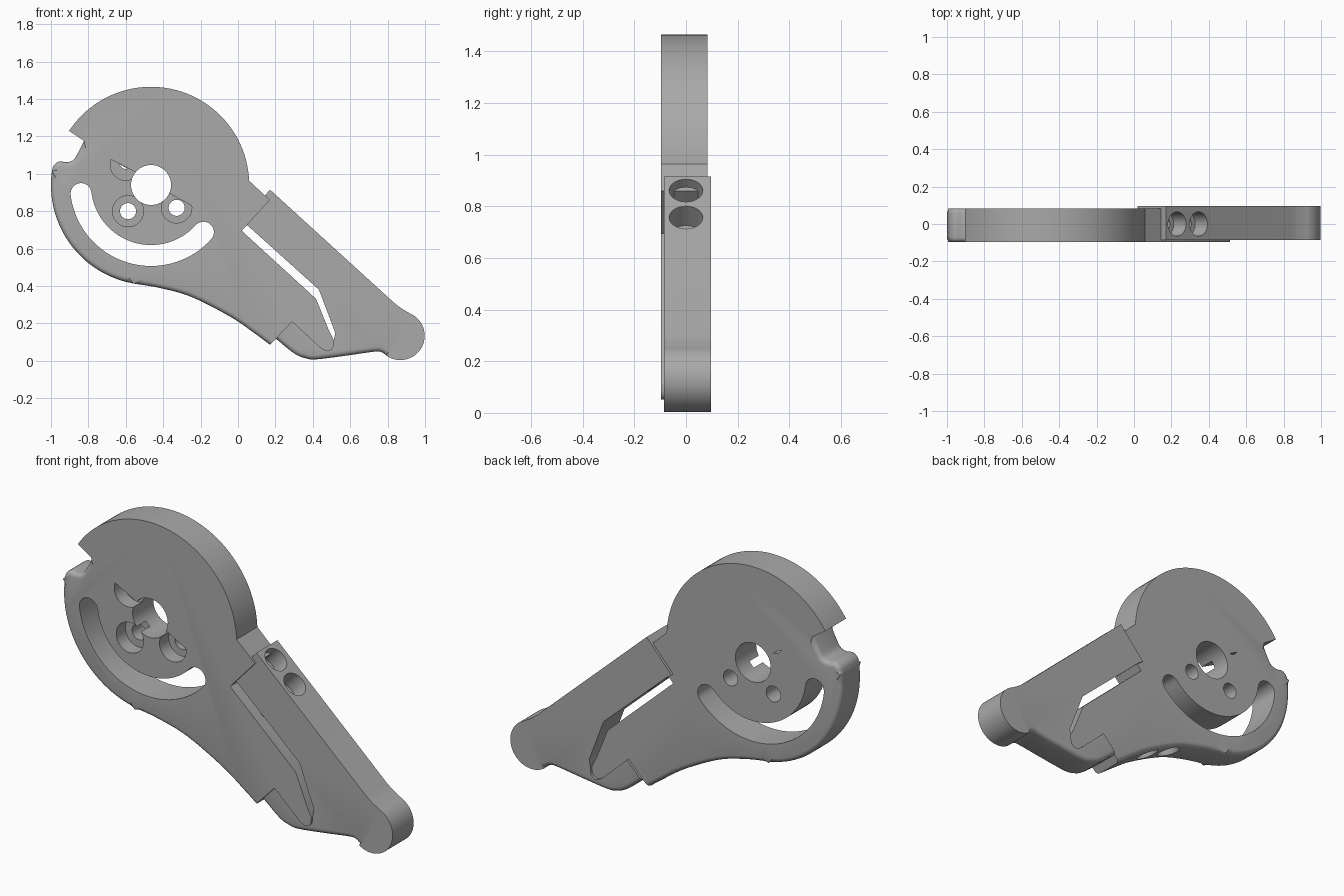
import bpy, bmesh, math
from mathutils import Vector

if "Cube" in bpy.data.objects:
    bpy.data.objects.remove(bpy.data.objects["Cube"])

GREY = bpy.data.materials.new("plain grey")
GREY.diffuse_color = (0.4, 0.4, 0.4, 1)
GREY.use_nodes = True
GREY.node_tree.nodes["Principled BSDF"].inputs["Base Color"].default_value = GREY.diffuse_color
C = (-0.465, 0.94)            # centre of the round head


def arc(c, r, a, b, n):
    """Points on an arc from angle a to b in degrees."""
    out = []
    for i in range(n + 1):
        t = math.radians(a + (b - a) * i / n)
        out.append((c[0] + r * math.cos(t), c[1] + r * math.sin(t)))
    return out


def smooth(pts, n=5):
    """Catmull-Rom curve through the points."""
    v = [Vector(p) for p in pts]
    v = [2 * v[0] - v[1]] + v + [2 * v[-1] - v[-2]]
    out = []
    for p0, p1, p2, p3 in zip(v, v[1:], v[2:], v[3:]):
        for i in range(n):
            t = i / n
            q = 0.5 * (2 * p1 + (p2 - p0) * t + (2 * p0 - 5 * p1 + 4 * p2 - p3) * t * t
                       + (3 * p1 - p0 - 3 * p2 + p3) * t ** 3)
            out.append((q.x, q.y))
    return out + [tuple(v[-2])]


def prism(name, sections, y0, y1, fillet=0.025):
    """Extrude an xz outline along y; sections flagged True get rounded rims."""
    pts, flags = [], []
    for sec, rounded in sections:
        for p in sec:
            if pts and math.dist(p, pts[-1]) < 1e-4:
                flags[-1] = rounded
                continue
            pts.append(p)
            flags.append(rounded)
        flags[-1] = False
    bm = bmesh.new()
    front = [bm.verts.new((x, y0, z)) for x, z in pts]
    back = [bm.verts.new((x, y1, z)) for x, z in pts]
    bm.faces.new(front)
    bm.faces.new(back[::-1])
    rims = []
    n = len(pts)
    for i in range(n):
        j = (i + 1) % n
        bm.faces.new((front[j], front[i], back[i], back[j]))
        if flags[i]:
            rims += [bm.edges.get((front[i], front[j])), bm.edges.get((back[i], back[j]))]
    bmesh.ops.recalc_face_normals(bm, faces=bm.faces)
    if rims:
        bmesh.ops.bevel(bm, geom=rims, offset=fillet, segments=4, profile=0.5,
                        affect='EDGES', clamp_overlap=False)
    me = bpy.data.meshes.new(name)
    bm.to_mesh(me)
    bm.free()
    me.materials.append(GREY)
    ob = bpy.data.objects.new(name, me)
    bpy.context.collection.objects.link(ob)
    return ob


def rod(p, q, r):
    """Cylinder cutter between two points."""
    p, q = Vector(p), Vector(q)
    bpy.ops.mesh.primitive_cylinder_add(vertices=40, radius=r, depth=(q - p).length,
                                        location=(p + q) / 2)
    ob = bpy.context.object
    ob.rotation_euler = (q - p).to_track_quat('Z', 'Y').to_euler()
    return ob


def cut(ob, cutter):
    mod = ob.modifiers.new("cut", 'BOOLEAN')
    mod.operation = 'DIFFERENCE'
    mod.solver = 'EXACT'
    mod.object = cutter
    bpy.context.view_layer.update()
    bpy.context.view_layer.objects.active = ob
    bpy.ops.object.modifier_apply(modifier=mod.name)
    bpy.data.objects.remove(cutter, do_unlink=True)


# Round head with its tapering tail
F, B = -0.097, 0.083
body = prism("head_and_tail", [
    (arc(C, 0.525, 146.6, 2.5, 48), False),
    ([(0.17, 0.86), (0.02, 0.695), (0.417, 0.332), (0.487, 0.16)], False),
    (smooth([(0.513, 0.11), (0.508, 0.07), (0.48, 0.051), (0.445, 0.065)], 3), False),
    ([(0.289, 0.209), (0.203, 0.118)], False),
    (smooth([(0.171, 0.086), (0.09, 0.146), (-0.04, 0.235), (-0.25, 0.342),
             (-0.42, 0.39), (-0.558, 0.413)]), True),
    (arc(C, 0.535, 260, 172, 26), True),
    (smooth([(-0.995, 1.014), (-0.985, 1.045), (-0.955, 1.066), (-0.92, 1.062),
             (-0.885, 1.07), (-0.862, 1.1), (-0.823, 1.176)], 3), True),
    ([(-0.823, 1.176)], False)], F, B)

# Curved slot
ends = [arc(C, 0.377, a, a, 1)[0] for a in (187, 318)]
slot = (arc(C, 0.433, 187, 318, 40) + arc(ends[1], 0.056, 318, 498, 14)[1:-1]
        + arc(C, 0.321, 318, 187, 36) + arc(ends[0], 0.056, 7, 187, 14)[1:-1])
cut(body, prism("slot", [(slot, False)], -0.3, 0.3))

# Centre bore, two pin holes and a narrow slit
for (x, z), r in ((C, 0.107), ((-0.588, 0.80), 0.043), ((-0.328, 0.818), 0.043)):
    cut(body, rod((x, -0.3, z), (x, 0.3, z), r))
cut(body, prism("slit", [([(-0.64, 1.055), (-0.585, 1.024), (-0.615, 1.028)], False)], -0.3, 0.3))

# Shallow recesses around the bore on the front
deep = F + 0.08
cut(body, rod((-0.588, -0.3, 0.80), (-0.588, deep, 0.80), 0.083))
cut(body, prism("right_recess", [(arc((-0.328, 0.818), 0.081, 8, -225, 28)
                                  + [(-0.363, 0.893)], False)], -0.3, deep))
cut(body, prism("upper_recess", [(arc((-0.6, 1.048), 0.083, 160, 325, 20), False)], -0.3, deep))

# Jaw arm that closes against the tail
arm = prism("arm", [
    ([(0.02, 0.745), (0.171, 0.915)], False),
    (smooth([(0.835, 0.31), (0.87, 0.283), (0.918, 0.254)], 4), False),
    (arc((0.868, 0.134), 0.13, 66, -124, 40), False),
    (smooth([(0.795, 0.026), (0.77, 0.045), (0.73, 0.049), (0.58, 0.028), (0.42, 0.008),
             (0.36, 0.014), (0.30, 0.04), (0.203, 0.118)]), True),
    ([(0.289, 0.209)], False),
    (smooth([(0.445, 0.065), (0.48, 0.051), (0.508, 0.07), (0.513, 0.11)], 3), False),
    ([(0.52, 0.15), (0.433, 0.38), (0.053, 0.722)], False)], -0.085, 0.097)

# Two screw holes through arm and tail, counterbored at both ends
d = Vector((-0.663, 0, -0.749))
for x, z, length in ((0.23, 0.861, 0.66), (0.345, 0.757, 0.60)):
    top = Vector((x, 0, z))
    for ob in (arm, body):
        cut(ob, rod(top - d * 0.1, top + d * (length + 0.2), 0.038))
    cut(arm, rod(top - d * 0.1, top + d * 0.1, 0.065))
    cut(body, rod(top + d * (length - 0.09), top + d * (length + 0.2), 0.06))

# Single colour, smooth curves with sharp edges
for ob in (body, arm):
    ob.data.materials.clear()
    ob.data.materials.append(GREY)
    for f in ob.data.polygons:
        f.material_index = 0
    bpy.ops.object.select_all(action='DESELECT')
    ob.select_set(True)
    bpy.context.view_layer.objects.active = ob
    bpy.ops.object.shade_smooth_by_angle(angle=math.radians(30))
